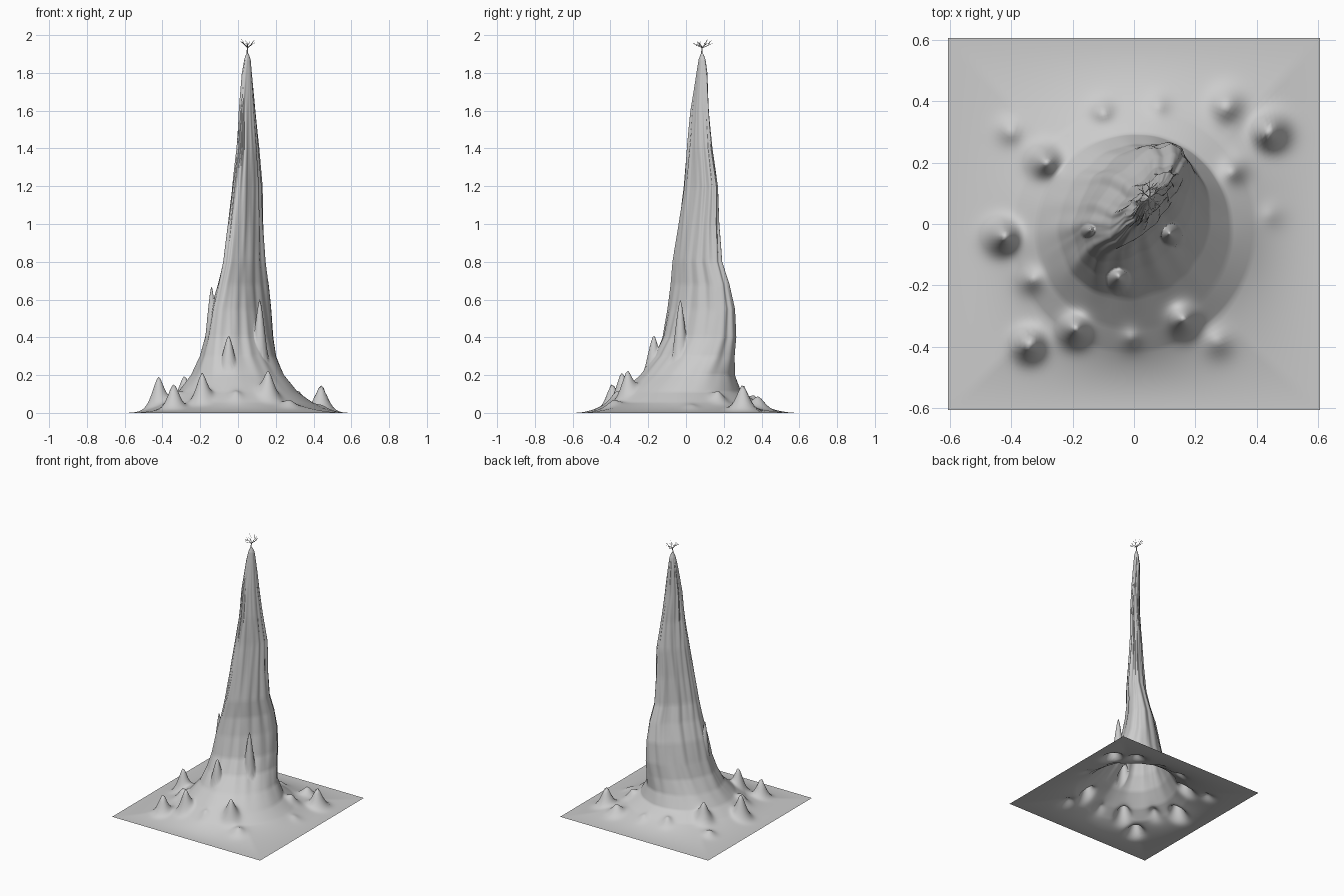
import bpy, bmesh, math, random
from mathutils import Vector, noise

if "Cube" in bpy.data.objects:
    bpy.data.objects.remove(bpy.data.objects["Cube"])

random.seed(4)
SIDES, SUB, HALF = 240, 8, 0.605
TILT = math.radians(50)          # the spire is elongated along this diagonal

# Spire contours: height, centre x, centre y, long radius, short radius
LEVELS = [
    (1.90, .050, .085, .008, .006), (1.87, .050, .085, .021, .014),
    (1.80, .047, .084, .033, .021), (1.60, .048, .074, .060, .026),
    (1.40, .053, .073, .083, .032), (1.20, .049, .079, .112, .042),
    (1.00, .040, .067, .130, .052), (0.80, .032, .060, .156, .066),
    (0.68, .026, .074, .186, .078), (0.55, .015, .080, .210, .105),
    (0.40, .008, .070, .225, .135), (0.30, .003, .045, .238, .170),
    (0.20, .000, .010, .262, .235), (0.11, .000, -.025, .320, .315),
    (0.055, .000, -.020, .400, .390),
]

# Small peaks: x, y, height, radius
PEAKS = [
    (-.14, -.02, .67, .050), (.115, -.03, .60, .055), (-.05, -.17, .41, .070),
    (-.42, -.04, .19, .048), (-.285, .20, .18, .050), (-.34, -.39, .155, .045),
    (-.19, -.34, .20, .048), (.16, -.31, .20, .050), (-.01, -.37, .07, .045),
    (.27, -.38, .06, .055), (.44, .30, .15, .048), (.30, .38, .085, .055),
    (.32, .17, .09, .050), (-.10, .36, .075, .045), (-.40, .30, .05, .045),
    (.08, .38, .05, .045), (-.33, -.18, .09, .050), (.44, .03, .03, .050),
]


def ellipse(level, a):
    z, cx, cy, long_r, short_r = level
    u, v = long_r * math.cos(a - TILT), short_r * math.sin(a - TILT)
    c, s = math.cos(TILT), math.sin(TILT)
    return Vector((cx + u * c - v * s, cy + u * s + v * c, z))


def raise_peaks(p):
    z = p.z
    for x, y, h, r in PEAKS:
        d = math.hypot(p.x - x, p.y - y) / r
        if d < 4:
            b = h * math.exp(-d ** 1.6)
            z = max(z, b) if h > .3 else math.sqrt(z * z + b * b)
    return z


def add_ring(bm, func):
    ring = []
    for i in range(SIDES):
        a = 2 * math.pi * i / SIDES
        p = func(a)
        # eroded vertical flutes on the rock
        if p.z > .08:
            n = noise.noise(Vector((4 * math.cos(a), 4 * math.sin(a), p.z * 2)))
            k = .012 * n * min(1, (p.z - .08) * 5) * min(1, max(0, (1.9 - p.z) * 2))
            p.x += k * math.cos(a)
            p.y += k * math.sin(a)
        p.z = raise_peaks(p)
        ring.append(bm.verts.new(p))
    return ring


# Rock spire and ground as one open surface
bm = bmesh.new()
rings = []
for la, lb in zip(LEVELS, LEVELS[1:]):
    for k in range(SUB):
        t = k / SUB
        lev = [p + (q - p) * t for p, q in zip(la, lb)]
        rings.append(add_ring(bm, lambda a: ellipse(lev, a)))

OUT = 22
for k in range(OUT + 1):
    t = k / OUT

    def outer(a):
        p = ellipse(LEVELS[-1], a)
        r = HALF / max(abs(math.cos(a)), abs(math.sin(a)))
        q = Vector((r * math.cos(a), r * math.sin(a), 0))
        m = p.lerp(q, t)
        m.z = p.z * (1 - t) ** 2.2
        return m
    rings.append(add_ring(bm, outer))
for v in rings[-1]:
    v.co.z = 0

for r0, r1 in zip(rings, rings[1:]):
    for i in range(SIDES):
        j = (i + 1) % SIDES
        bm.faces.new((r0[i], r1[i], r1[j], r0[j]))
tip = bm.verts.new((.05, .085, 1.905))
for i in range(SIDES):
    bm.faces.new((tip, rings[0][i], rings[0][(i + 1) % SIDES]))
bmesh.ops.recalc_face_normals(bm, faces=bm.faces)
if tip.normal.z < 0:
    bmesh.ops.reverse_faces(bm, faces=bm.faces)
for f in bm.faces:
    f.smooth = True
mesh = bpy.data.meshes.new("rock_spire")
bm.to_mesh(mesh)
bm.free()
bpy.context.collection.objects.link(bpy.data.objects.new("rock_spire", mesh))

# Bare tree on the summit
curve = bpy.data.curves.new("bare_tree", 'CURVE')
curve.dimensions = '3D'
curve.bevel_depth = .004
curve.bevel_resolution = 1
curve.use_fill_caps = True


def twig(start, end, r0, r1):
    s = curve.splines.new('POLY')
    s.points.add(2)
    mid = start.lerp(end, .5) + Vector((random.uniform(-.003, .003), random.uniform(-.003, .003), .002))
    for pt, p, r in zip(s.points, (start, mid, end), (r0, (r0 + r1) / 2, r1)):
        pt.co = (*p, 1)
        pt.radius = r


root, fork = Vector((.05, .085, 1.88)), Vector((.05, .086, 1.932))
twig(root, fork, 1.1, .7)
for i in range(6):
    a = i * math.pi / 3 + .5
    d = Vector((.75 * math.cos(a), math.sin(a), 0))
    elbow = fork + d * .028 + Vector((0, 0, random.uniform(.008, .024)))
    twig(fork, elbow, .6, .4)
    for side in (-.7, 0, .7):
        b = a + side
        e = elbow + Vector((.02 * math.cos(b), .027 * math.sin(b), random.uniform(.002, .034)))
        e.z = min(e.z, 1.996)
        twig(elbow, e, .35, .15)
bpy.context.collection.objects.link(bpy.data.objects.new("bare_tree", curve))
